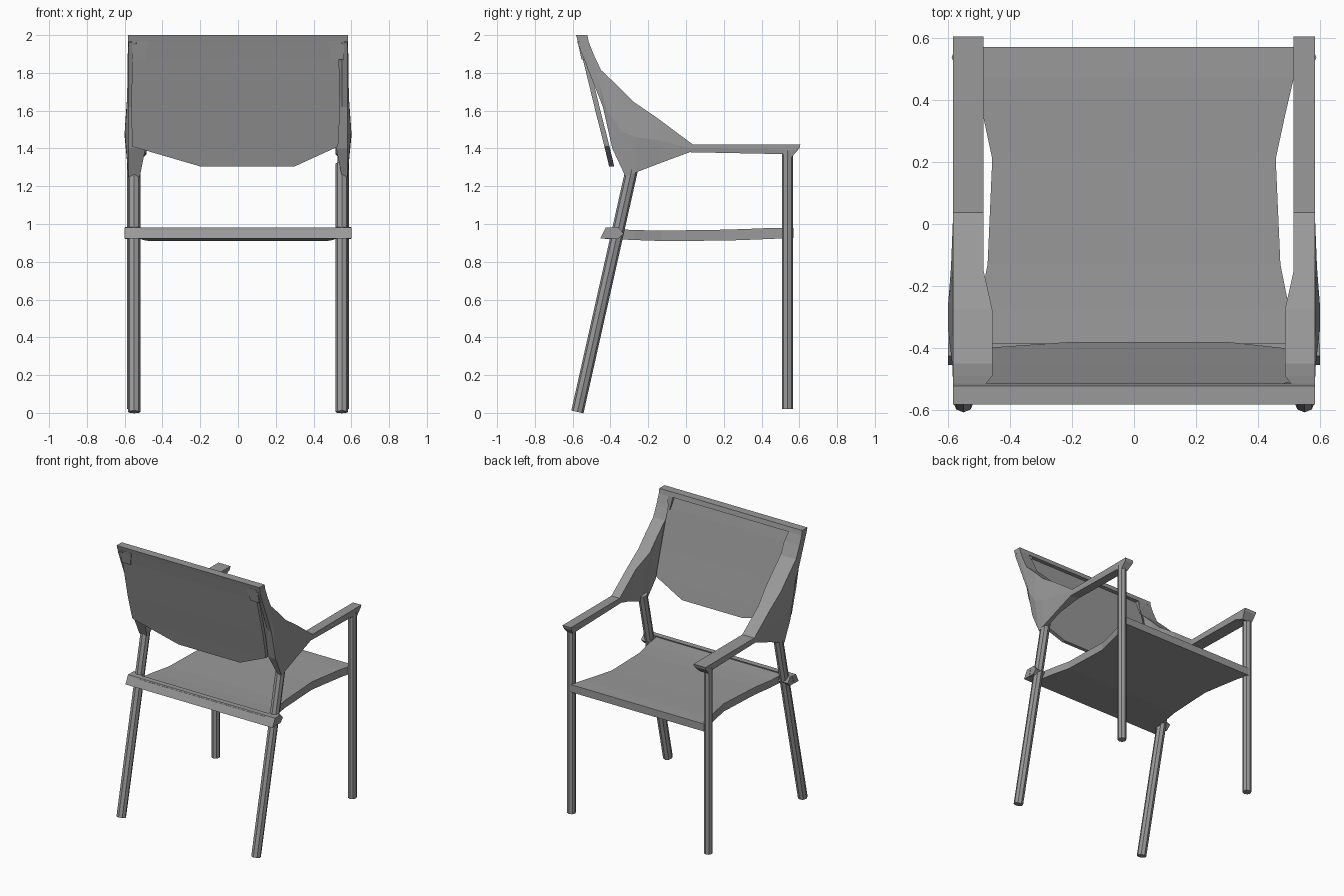
import bpy, bmesh
from mathutils import Vector

cube = bpy.data.objects.get("Cube")
if cube:
    bpy.data.objects.remove(cube, do_unlink=True)

grey = bpy.data.materials.new("mid_grey")
grey.use_nodes = True
tone = (0.32, 0.32, 0.32, 1)
grey.diffuse_color = tone
grey.node_tree.nodes["Principled BSDF"].inputs["Base Color"].default_value = tone


def loft(name, rings):
    """Skin a closed solid through matching rings of points."""
    bm = bmesh.new()
    rows = [[bm.verts.new(p) for p in ring] for ring in rings]
    n = len(rows[0])
    for a, b in zip(rows, rows[1:]):
        for i in range(n):
            j = (i + 1) % n
            bm.faces.new((a[i], a[j], b[j], b[i]))
    bm.faces.new(rows[0])
    bm.faces.new(rows[-1])
    bmesh.ops.recalc_face_normals(bm, faces=bm.faces)
    mesh = bpy.data.meshes.new(name)
    bm.to_mesh(mesh)
    bm.free()
    mesh.materials.append(grey)
    obj = bpy.data.objects.new(name, mesh)
    bpy.context.collection.objects.link(obj)
    return obj


def prism(name, x0, x1, outline):
    """Extrude a (y, z) outline from x0 to x1."""
    return loft(name, [[(x, y, z) for y, z in outline] for x in (x0, x1)])


def leg(name, start, end, radius):
    a, b = Vector(start), Vector(end)
    bpy.ops.mesh.primitive_cylinder_add(vertices=8, radius=radius,
                                        depth=(b - a).length, location=(a + b) / 2)
    obj = bpy.context.object
    obj.name = name
    obj.rotation_euler = (b - a).to_track_quat('Z', 'Y').to_euler()
    obj.data.materials.append(grey)


# Arm sections: top y, top z, bottom y, bottom z, inner top x, inner bottom x, outer middle x
arm_sections = [
    (0.605, 1.42, 0.60, 1.40, 0.485, 0.485, 0.583),
    (0.57, 1.42, 0.56, 1.355, 0.485, 0.50, 0.583),
    (0.51, 1.42, 0.51, 1.37, 0.485, 0.485, 0.583),
    (0.037, 1.42, 0.02, 1.38, 0.485, 0.485, 0.583),
    (-0.15, 1.56, -0.13, 1.325, 0.485, 0.52, 0.59),
    (-0.275, 1.645, -0.26, 1.275, 0.457, 0.52, 0.60),
    (-0.36, 1.73, -0.32, 1.25, 0.457, 0.52, 0.60),
    (-0.45, 1.815, -0.39, 1.40, 0.457, 0.49, 0.59),
    (-0.49, 1.90, -0.44, 1.62, 0.457, 0.52, 0.585),
    (-0.525, 1.99, -0.575, 1.96, 0.485, 0.54, 0.583),
]

for side, s, shift in (("left", 1, 0.03), ("right", -1, 0)):
    # Legs
    leg(side + "_front_leg", (s * 0.558, 0.537, 0.02), (s * 0.558, 0.537, 1.39), 0.03)
    leg(side + "_back_leg", (s * 0.55, -0.575, 0.005), (s * 0.55, -0.28, 1.32), 0.033)
    # Armrest flowing into the side fin of the back
    rings = []
    for ty, tz, by, bz, top_in, low_in, mid in arm_sections:
        rings.append([(s * (top_in + shift), ty, tz), (s * 0.583, ty, tz),
                      (s * mid, (ty + by) / 2, (tz + bz) / 2),
                      (s * 0.58, by, bz), (s * min(low_in + shift, 0.55), by, bz)])
    loft(side + "_armrest", rings)
    # Clip joining seat and back leg
    prism(side + "_seat_clip", s * 0.52, s * 0.598,
          [(-0.42, 0.925), (-0.36, 0.92), (-0.33, 0.95), (-0.36, 0.985), (-0.42, 0.98)])
    # Bracket behind the top corner
    loft(side + "_back_bracket", [
        [(s * 0.56, -0.575, 1.97), (s * 0.47, -0.575, 1.97),
         (s * 0.49, -0.553, 1.87), (s * 0.56, -0.553, 1.87)],
        [(s * 0.56, -0.52, 1.97), (s * 0.47, -0.52, 1.97),
         (s * 0.49, -0.51, 1.87), (s * 0.56, -0.51, 1.87)]])

# Seat with waisted sides: y, half width, top z, bottom z
seat_rows = [(0.57, 0.545, 0.98, 0.925), (0.47, 0.515, 0.98, 0.922),
             (0.35, 0.487, 0.975, 0.917), (0.21, 0.457, 0.97, 0.912),
             (-0.13, 0.472, 0.965, 0.91), (-0.27, 0.50, 0.968, 0.915),
             (-0.43, 0.52, 0.975, 0.922)]
loft("seat", [[(-w, y, t), (w, y, t), (w, y, b), (-w, y, b)] for y, w, t, b in seat_rows])

# Bar across the back of the seat
prism("seat_back_bar", -0.6, 0.6,
      [(-0.455, 0.922), (-0.40, 0.922), (-0.385, 0.982), (-0.425, 0.982)])

# Backrest sheet: rear y, z, left and right edges
back_rows = [(-0.572, 1.97, -0.56, 0.55), (-0.548, 1.88, -0.56, 0.535),
             (-0.48, 1.60, -0.565, 0.54), (-0.432, 1.41, -0.56, 0.53),
             (-0.407, 1.305, -0.2, 0.3)]
loft("backrest", [[(l, y, z), (r, y, z), (r, y + 0.027, z), (l, y + 0.027, z)]
                  for y, z, l, r in back_rows])

# Rail along the top of the back
prism("top_rail", -0.583, 0.583,
      [(-0.582, 2.0), (-0.522, 2.0), (-0.515, 1.965), (-0.572, 1.965)])
